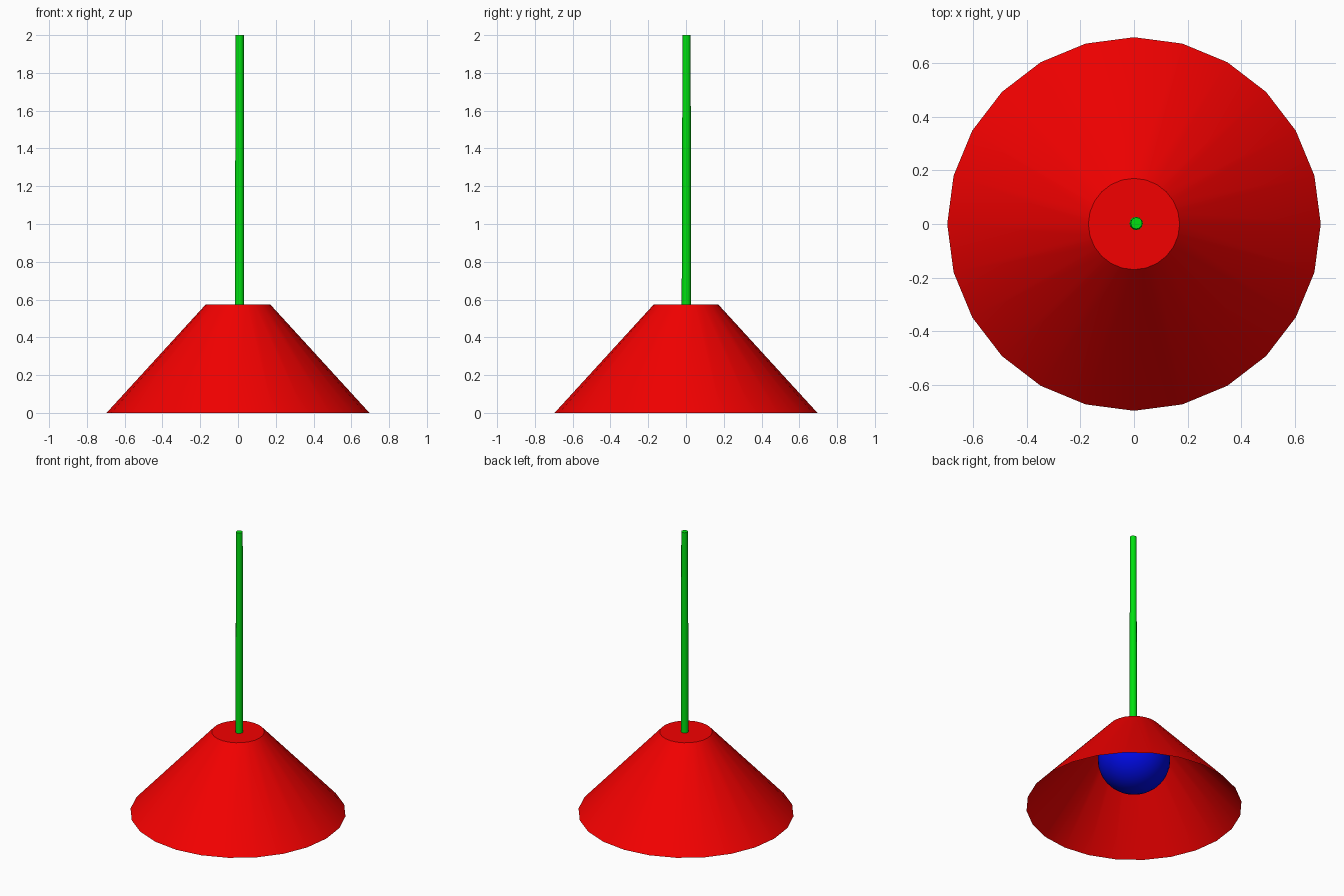
import bpy, math

if "Cube" in bpy.data.objects:
    bpy.data.objects.remove(bpy.data.objects["Cube"])


def paint(obj, name, color):
    mat = bpy.data.materials.new(name)
    mat.diffuse_color = color
    mat.use_nodes = True
    mat.node_tree.nodes["Principled BSDF"].inputs["Base Color"].default_value = mat.diffuse_color
    obj.data.materials.append(mat)


def lathe(name, rings, sides, cap_top, cap_bottom):
    """Stack circular rings given as (x, y, z, radius) from bottom to top."""
    verts, faces = [], []
    for x, y, z, r in rings:
        for i in range(sides):
            a = math.tau * i / sides
            verts.append((x + r * math.cos(a), y + r * math.sin(a), z))
    for k in range(len(rings) - 1):
        for i in range(sides):
            j = (i + 1) % sides
            b, t = k * sides, (k + 1) * sides
            faces.append((b + i, b + j, t + j, t + i))
    if cap_top:
        faces.append(tuple(range(len(verts) - sides, len(verts))))
    if cap_bottom:
        faces.append(tuple(reversed(range(sides))))
    mesh = bpy.data.meshes.new(name)
    mesh.from_pydata(verts, [], faces)
    obj = bpy.data.objects.new(name, mesh)
    bpy.context.collection.objects.link(obj)
    return obj


def smooth(obj):
    bpy.ops.object.select_all(action='DESELECT')
    obj.select_set(True)
    bpy.context.view_layer.objects.active = obj
    bpy.ops.object.shade_smooth_by_angle(angle=math.radians(35))


# Conical shade, closed on top and open below
shade = lathe("shade", [(0, 0, 0, 0.696), (0, 0, 0.575, 0.17)], 24, True, False)
paint(shade, "shade_red", (0.9, 0, 0, 1))
smooth(shade)

# Slightly tapering hanging cord, running down to the bulb
cord = lathe("cord", [(0.008, 0.002, 0.55, 0.025), (0.009, 0.003, 2.0, 0.0215)],
             12, True, True)
paint(cord, "cord_green", (0, 0.75, 0.005, 1))
smooth(cord)

# Round bulb inside the shade
bpy.ops.mesh.primitive_uv_sphere_add(segments=32, ring_count=16, radius=1,
                                     location=(0, 0, 0.345), scale=(0.234, 0.234, 0.222))
bulb = bpy.context.object
bulb.name = "bulb"
paint(bulb, "bulb_blue", (0, 0.003, 0.8, 1))
smooth(bulb)
